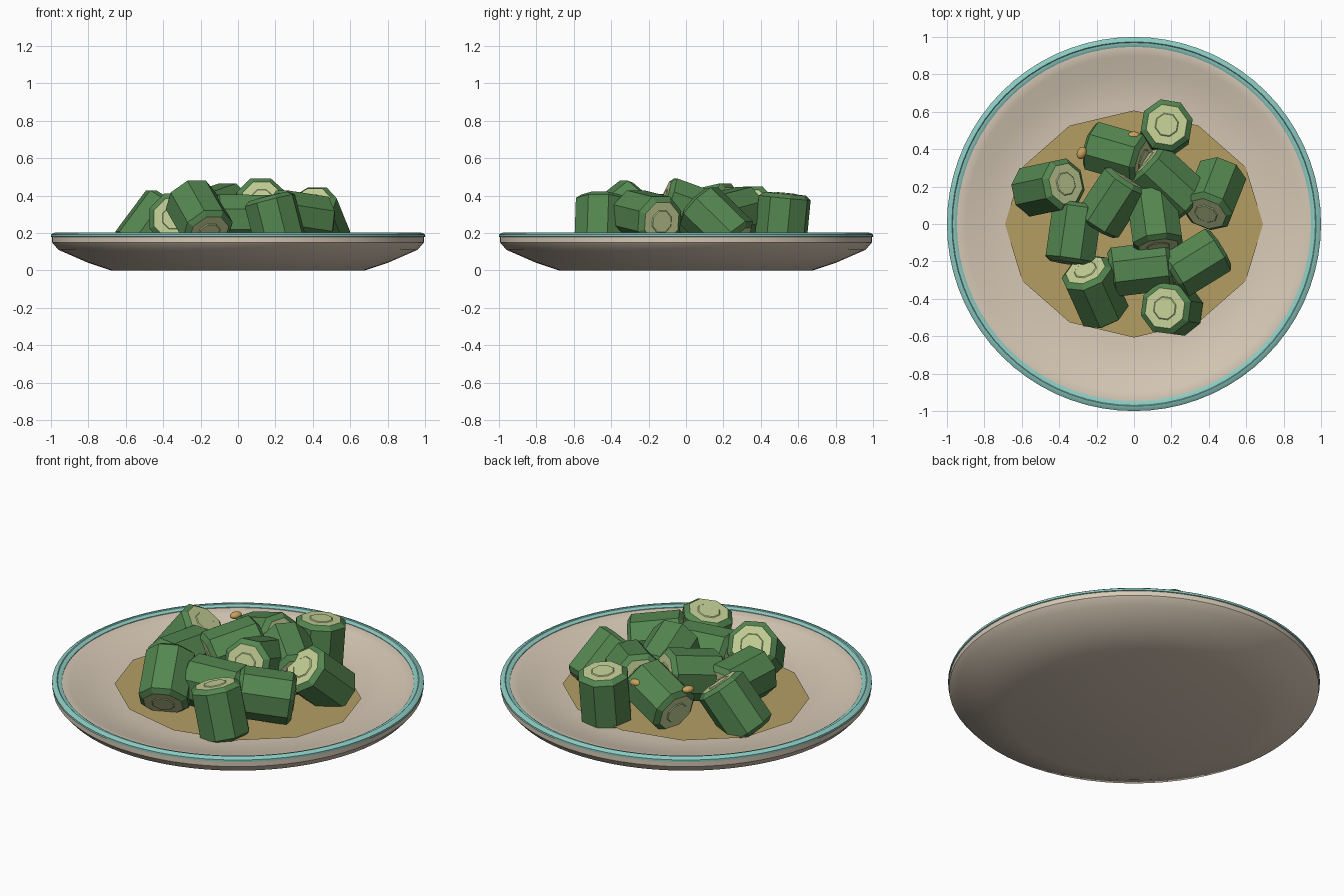
import bpy, bmesh, math
from mathutils import Vector, Matrix

cube = bpy.data.objects.get("Cube")
if cube:
    bpy.data.objects.remove(cube, do_unlink=True)


def material(name, rgb):
    """Flat colour given as 0-255 display values, stored as linear."""
    lin = [((c / 255 + 0.055) / 1.055) ** 2.4 for c in rgb]
    mat = bpy.data.materials.new(name)
    mat.use_nodes = True
    mat.diffuse_color = (*lin, 1)
    mat.node_tree.nodes["Principled BSDF"].inputs["Base Color"].default_value = (*lin, 1)
    return mat


CERAMIC = material("warm ceramic", (214, 200, 181))
GLAZE = material("teal glaze", (140, 203, 194))
SAUCE = material("golden sauce", (180, 158, 100))
SKIN = material("green skin", (84, 134, 80))
FLESH = material("pale flesh", (195, 207, 149))
SEED = material("tan seed", (200, 160, 92))


def add_object(name, bm, mats):
    bmesh.ops.recalc_face_normals(bm, faces=bm.faces[:])
    mesh = bpy.data.meshes.new(name)
    bm.to_mesh(mesh)
    bm.free()
    for m in mats:
        mesh.materials.append(m)
    obj = bpy.data.objects.new(name, mesh)
    bpy.context.collection.objects.link(obj)
    return obj


def lathe(profile, sides, turn=0.0):
    """Revolve (radius, height) points around z; a zero radius closes the end."""
    bm = bmesh.new()
    rings = []
    for r, z in profile:
        count = sides if r > 0 else 1
        rings.append([bm.verts.new((r * math.cos(turn + math.tau * i / sides),
                                    r * math.sin(turn + math.tau * i / sides), z))
                      for i in range(count)])
    for a, b in zip(rings, rings[1:]):
        for i in range(sides):
            j = (i + 1) % sides
            quad = [a[i % len(a)], a[j % len(a)], b[j % len(b)], b[i % len(b)]]
            bm.faces.new(list(dict.fromkeys(quad)))
    return bm


def smooth(obj, degrees):
    bpy.ops.object.select_all(action='DESELECT')
    obj.select_set(True)
    bpy.context.view_layer.objects.active = obj
    bpy.ops.object.shade_smooth_by_angle(angle=math.radians(degrees))


# Plate: flat foot, flared wall, shallow dished inside
plate = add_object("plate", lathe(
    [(0, 0), (0.68, 0), (0.8, 0.04), (0.96, 0.11), (0.995, 0.15), (0.995, 0.18),
     (0.96, 0.192), (0.9, 0.176), (0.82, 0.154), (0.74, 0.135), (0.65, 0.125),
     (0.5, 0.12), (0, 0.12)], 72), [CERAMIC])
smooth(plate, 35)

# Glazed rim with a fine step
rim = add_object("plate_rim", lathe(
    [(0.99, 0.176), (1.0, 0.18), (1.0, 0.192), (0.988, 0.2), (0.974, 0.203),
     (0.97, 0.199), (0.958, 0.198), (0.947, 0.192), (0.947, 0.183)], 72), [GLAZE])
smooth(rim, 35)

# Sauce pool: twelve-sided oval
sauce = add_object("sauce", lathe([(0, 0.135), (1, 0.135)], 12), [SAUCE])
sauce.data.transform(Matrix.Diagonal((0.69, 0.607, 1, 1)))
if sauce.data.polygons[0].normal.z < 0:
    sauce.data.flip_normals()


def vegetable_piece(name, low, high, radius=0.143):
    """Chamfered eight-sided chunk running between two end centres."""
    low, high = Vector(low), Vector(high)
    h = (high - low).length / 2
    core, cut = radius * 0.42, radius * 0.79
    half = [(0, h + 0.004), (core, h + 0.004), (core + 0.005, h), (cut, h),
            (radius, h - 0.022)]
    profile = half + [(r, -z) for r, z in reversed(half)]
    bm = lathe(profile, 8, math.pi / 8)
    for f in bm.faces:
        c = f.calc_center_median()
        f.material_index = int(abs(c.z) > h - 0.002)
    obj = add_object(name, bm, [SKIN, FLESH])
    turn = (high - low).to_track_quat('Z', 'Y').to_matrix().to_4x4()
    obj.matrix_world = Matrix.Translation((low + high) / 2) @ turn
    return obj


# Pile of pieces: lower end, upper end
pieces = {
    "back_upright": ((0.17, 0.50, 0.10), (0.175, 0.53, 0.41)),
    "back_left": ((-0.23, 0.42, 0.23), (0.05, 0.34, 0.33)),
    "left_leaning": ((-0.555, 0.175, 0.11), (-0.365, 0.215, 0.365)),
    "left_lying": ((-0.30, 0.11, 0.26), (-0.345, -0.21, 0.28)),
    "front_left": ((-0.155, -0.48, 0.20), (-0.26, -0.246, 0.385)),
    "centre_left": ((-0.20, -0.01, 0.28), (-0.03, 0.25, 0.34)),
    "centre_back": ((0.31, 0.11, 0.26), (0.06, 0.34, 0.32)),
    "right_leaning": ((0.47, 0.27, 0.15), (0.385, 0.055, 0.36)),
    "centre_top": ((0.09, 0.17, 0.27), (0.13, -0.12, 0.375)),
    "front_lying": ((0.2, -0.22, 0.27), (-0.13, -0.26, 0.275)),
    "front_right": ((0.46, -0.13, 0.26), (0.20, -0.29, 0.30)),
    "front_upright": ((0.24, -0.46, 0.10), (0.165, -0.45, 0.395)),
}
for place, (low, high) in pieces.items():
    vegetable_piece(place + "_piece", low, high)

# Loose seeds resting on the pile
for name, spot, angle in (("left_seed", (-0.28, 0.38, 0.365), 65),
                          ("back_seed", (0.0, 0.47, 0.365), 0)):
    bm = bmesh.new()
    bmesh.ops.create_uvsphere(bm, u_segments=12, v_segments=8, radius=1)
    seed = add_object(name, bm, [SEED])
    seed.data.transform(Matrix.Diagonal((0.035, 0.025, 0.02, 1)))
    seed.matrix_world = Matrix.Translation(spot) @ Matrix.Rotation(math.radians(angle), 4, 'Z')
    smooth(seed, 60)
